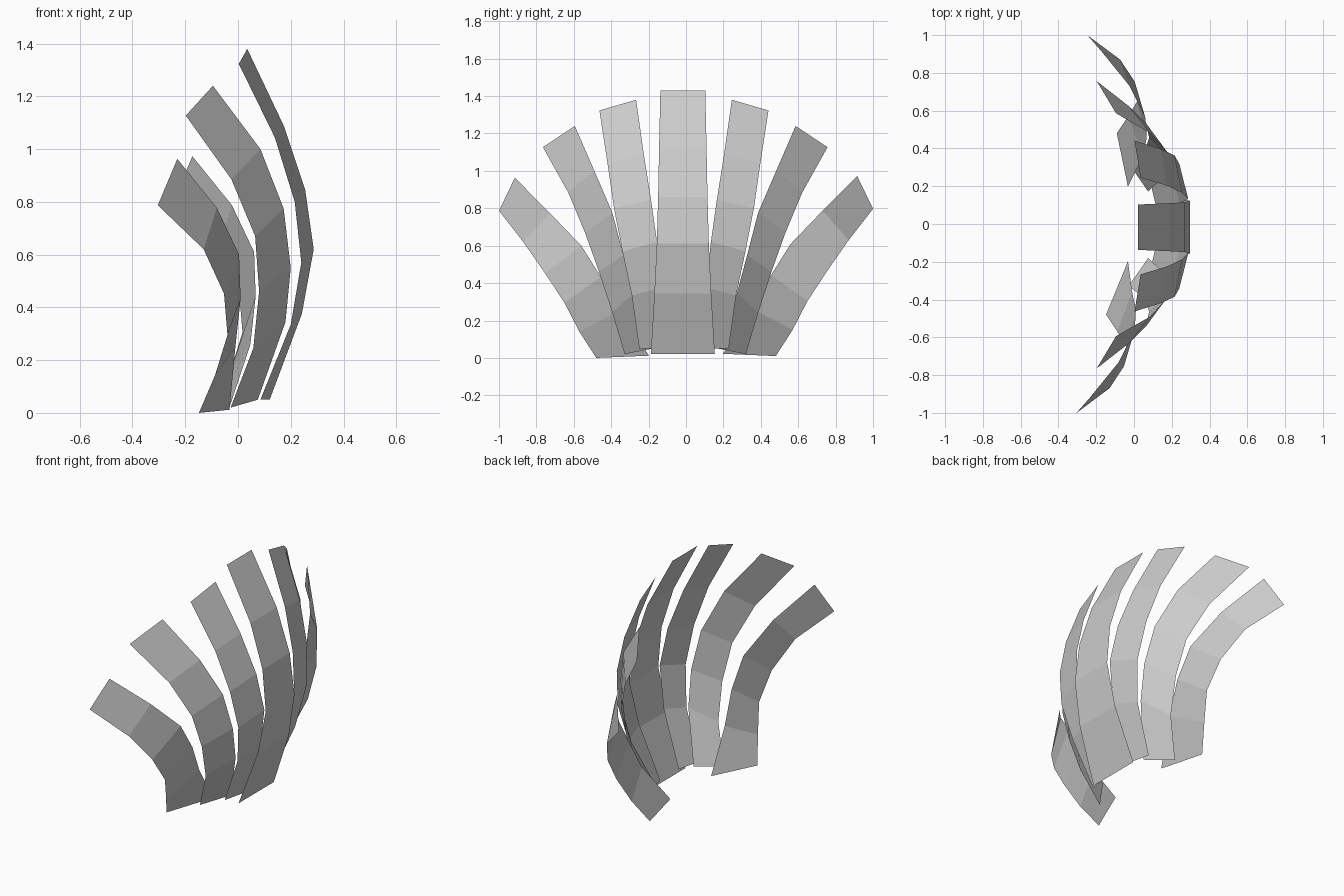
import bpy


def strip(name, outer, inner):
    """Thin faceted slat: quads bridging an outer and an inner edge path."""
    n = len(outer)
    faces = [(i, n + i, n + i + 1, i + 1) for i in range(n - 1)]
    mesh = bpy.data.meshes.new(name)
    mesh.from_pydata(list(outer) + list(inner), [], faces)
    mesh.update()
    # convex side faces +x
    if sum(p.normal.x for p in mesh.polygons) < 0:
        mesh.flip_normals()
    obj = bpy.data.objects.new(name, mesh)
    bpy.context.collection.objects.link(obj)
    return obj


def mirrored(path, dx, dy, dz):
    """Edge path reflected across y = 0, with a slight hand-placed offset."""
    return [(x + dx, -y + dy, z + dz) for x, y, z in path]


def pair(name, outer, inner, dx=0.0, dy=0.0, dz=0.0):
    strip(name + "_front", outer, inner)
    far_inner = mirrored(inner, dx, dy, dz)
    far_inner[0] = (inner[0][0], -inner[0][1] + dy, inner[0][2] + dz)
    strip(name + "_back", mirrored(outer, dx, dy, dz), far_inner)


# centre slat: (x, z, half width), bowed towards +x
centre = [(0.135, 0.02, 0.171), (0.25, 0.345, 0.152), (0.297, 0.612, 0.139),
          (0.27, 0.86, 0.132), (0.185, 1.12, 0.127), (0.02, 1.43, 0.12)]
strip("centre_slat",
      [(x, -0.017 - w, z) for x, z, w in centre],
      [(x, -0.017 + w, z) for x, z, w in centre])

# slats next to the centre
pair("inner_slat",
     [(0.085, -0.25, 0.05), (0.20, -0.29, 0.335), (0.24, -0.34, 0.57),
      (0.215, -0.385, 0.80), (0.14, -0.42, 1.043), (0.003, -0.463, 1.323)],
     [(0.12, -0.10, 0.05), (0.242, -0.13, 0.375), (0.287, -0.155, 0.62),
      (0.255, -0.187, 0.845), (0.175, -0.225, 1.085), (0.035, -0.267, 1.38)],
     dy=-0.022)

# middle slats of the fan
pair("middle_slat",
     [(-0.028, -0.328, 0.02), (0.058, -0.395, 0.245), (0.08, -0.465, 0.46),
      (0.065, -0.54, 0.67), (-0.025, -0.63, 0.885), (-0.198, -0.765, 1.127)],
     [(0.075, -0.18, 0.05), (0.18, -0.28, 0.345), (0.20, -0.335, 0.55),
      (0.173, -0.393, 0.775), (0.085, -0.49, 1.0), (-0.095, -0.594, 1.24)],
     dy=-0.008)

# outermost slats
pair("outer_slat",
     [(-0.148, -0.48, 0.0), (-0.088, -0.57, 0.14), (-0.04, -0.65, 0.295),
      (-0.053, -0.753, 0.452), (-0.13, -0.87, 0.62), (-0.304, -1.0, 0.787)],
     [(-0.032, -0.197, 0.012), (-0.01, -0.36, 0.25), (0.01, -0.455, 0.433),
      (0.004, -0.56, 0.60), (-0.08, -0.73, 0.777), (-0.23, -0.915, 0.963)],
     dx=0.057, dz=0.01)
